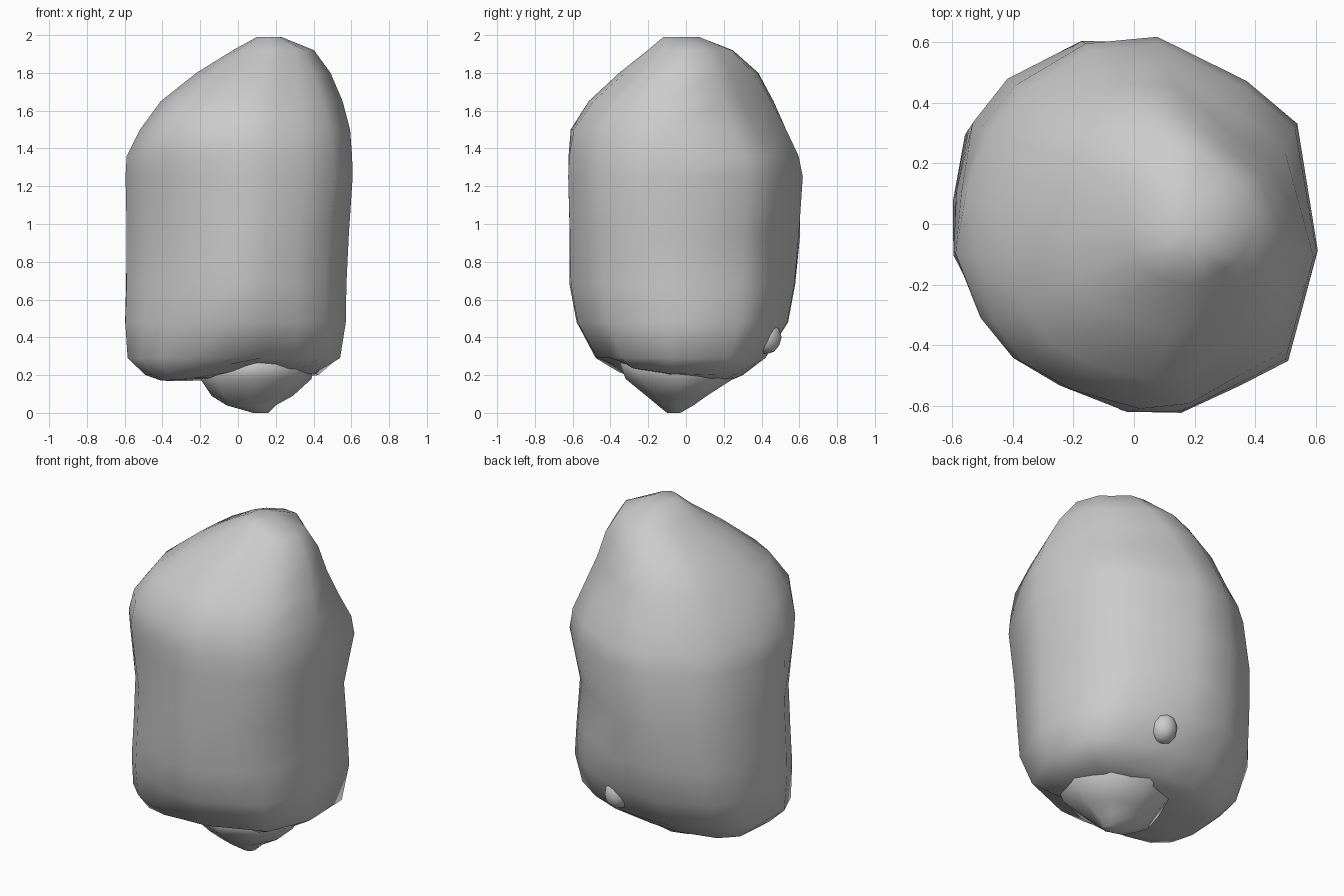
import bpy, bmesh, math

if "Cube" in bpy.data.objects:
    bpy.data.objects.remove(bpy.data.objects["Cube"])

# Plan outline of the boulder, counter-clockwise, filling about -1..1 both ways
OUTLINE = [(1, -.14), (.9, .54), (.62, .77), (.12, 1), (-.28, .98), (-.68, .77),
           (-.87, .54), (-.97, .18), (-1, -.14), (-.85, -.48), (-.67, -.69),
           (-.42, -.84), (-.05, -1), (.25, -1), (.57, -.85), (.83, -.72)]
R2 = math.sqrt(.5)
DIAGONALS = [(R2, R2), (-R2, R2), (-R2, -R2), (R2, -R2)]


def slice_points(outline, x0, x1, y0, y1, reach=()):
    """Fit the outline to a box, then pull its corners to the diagonal reaches."""
    cx, cy, hx, hy = (x0 + x1) / 2, (y0 + y1) / 2, (x1 - x0) / 2, (y1 - y0) / 2
    pts = [(u * hx, v * hy) for u, v in outline]
    gain = [1] * 4
    for i, r in enumerate(reach):
        dx, dy = DIAGONALS[i]
        now = max(px * dx + py * dy for px, py in pts)
        gain[i] = min(1.2, max(.8, (r - cx * dx - cy * dy) / now))
    out = []
    for (u, v), (px, py) in zip(outline, pts):
        q = (0 if v > 0 else 3) if u > 0 else (1 if v > 0 else 2)
        w = min(1, 2 * abs(u * v) / (u * u + v * v))
        k = 1 + (gain[q] - 1) * w
        out.append((cx + px * k, cy + py * k))
    return out


def loft(name, outline, slices, notch=0):
    """Skin a stack of slices (z, xmin, xmax, ymin, ymax, diagonal reaches)."""
    bm = bmesh.new()
    rings = [[bm.verts.new((x, y, s[0])) for x, y in
              slice_points(outline, *s[1:5], s[5:])] for s in slices]
    # Raise the underside at the front where the small stone shows
    for v in rings[0] + rings[1]:
        d2 = (v.co.x - .12) ** 2 + (v.co.y + .4) ** 2
        v.co.z += notch * math.exp(-d2 / .08)
    n = len(outline)
    for a, b in zip(rings, rings[1:]):
        for i in range(n):
            j = (i + 1) % n
            bm.faces.new((a[i], a[j], b[j], b[i]))
    for ring in (rings[0][::-1], rings[-1]):
        cap = bm.faces.new(ring)
        bmesh.ops.poke(bm, faces=[cap])
    bmesh.ops.recalc_face_normals(bm, faces=bm.faces)
    for f in bm.faces:
        f.smooth = True
    mesh = bpy.data.meshes.new(name)
    bm.to_mesh(mesh)
    bm.free()
    ob = bpy.data.objects.new(name, mesh)
    bpy.context.collection.objects.link(ob)
    return ob


# Main boulder with a lopsided peak
loft("boulder", OUTLINE, [
    (.17, -.39, .25, -.28, .22, .28, .36, .40, .28),
    (.20, -.47, .40, -.37, .28, .44, .45, .49, .44),
    (.29, -.575, .545, -.475, .41, .54, .54, .55, .55),
    (.48, -.60, .575, -.58, .53, .585, .62, .565, .62),
    (.68, -.60, .58, -.62, .575, .575, .63, .56, .635),
    (.95, -.60, .59, -.62, .61, .555, .635, .55, .65),
    (1.25, -.595, .605, -.62, .62, .615, .60, .585, .68),
    (1.36, -.585, .605, -.62, .60, .595, .57, .595, .67),
    (1.5, -.505, .60, -.605, .545, .52, .50, .58, .645),
    (1.65, -.395, .565, -.51, .47, .45, .43, .47, .56),
    (1.8, -.21, .505, -.35, .37, .40, .31, .27, .43),
    (1.92, -.02, .41, -.20, .25, .33, .11, .08, .33),
    (1.99, .10, .23, -.12, .07)], notch=.08)

# Small stone poking out underneath
octagon = [(math.cos(i * math.pi / 4), math.sin(i * math.pi / 4)) for i in range(8)]
loft("lower_stone", octagon, [
    (0, .08, .16, -.10, -.03), (.04, -.06, .20, -.15, .04),
    (.09, -.14, .29, -.21, .11), (.18, -.20, .39, -.32, .25),
    (.26, -.18, .40, -.35, .25), (.40, -.10, .30, -.22, .16)])

# Tiny pebble nub on the back
bpy.ops.mesh.primitive_ico_sphere_add(subdivisions=2, radius=.09, location=(.15, .425, .40))
pebble = bpy.context.object
pebble.name = "pebble"
pebble.scale = (.85, .9, 1)
bpy.ops.object.shade_smooth()
